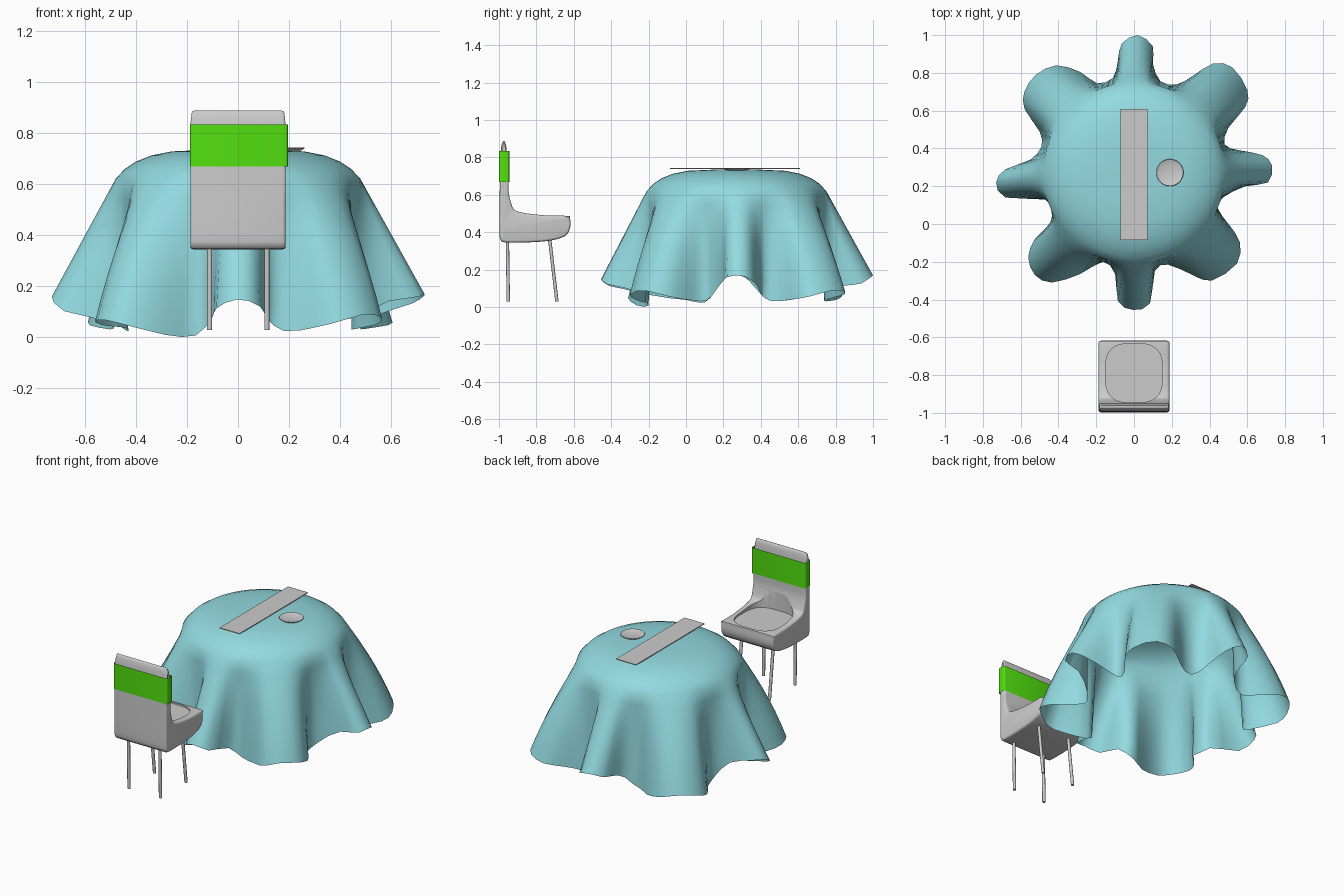
import bpy, bmesh, math
from mathutils import Vector

if "Cube" in bpy.data.objects:
    bpy.data.objects.remove(bpy.data.objects["Cube"])


def catmull(pts, n):
    """Closed smooth curve through 2D points, n steps per span."""
    out, k = [], len(pts)
    for i in range(k):
        a, b, c, d = (Vector(pts[(i + o) % k]) for o in (-1, 0, 1, 2))
        for s in range(n):
            t = s / n
            out.append(0.5 * (2 * b + (c - a) * t + (2 * a - 5 * b + 4 * c - d) * t * t
                              + (3 * b - a - 3 * c + d) * t ** 3))
    return out


def make(name, bm, color=None, angle=40):
    me = bpy.data.meshes.new(name)
    bm.to_mesh(me)
    bm.free()
    ob = bpy.data.objects.new(name, me)
    bpy.context.collection.objects.link(ob)
    if color:
        mat = bpy.data.materials.new(name + "_colour")
        mat.diffuse_color = (*color, 1)
        mat.use_nodes = True
        mat.node_tree.nodes["Principled BSDF"].inputs["Base Color"].default_value = mat.diffuse_color
        me.materials.append(mat)
    smooth(ob, angle)
    return ob


def smooth(ob, angle):
    bpy.ops.object.select_all(action='DESELECT')
    ob.select_set(True)
    bpy.context.view_layer.objects.active = ob
    bpy.ops.object.shade_smooth_by_angle(angle=math.radians(angle))


def loft(bm, rings):
    """Quads between successive closed rings of points."""
    vs = [[bm.verts.new(p) for p in r] for r in rings]
    n = len(rings[0])
    for a, b in zip(vs, vs[1:]):
        for j in range(n):
            k = (j + 1) % n
            bm.faces.new((a[j], a[k], b[k], b[j]))
    return vs


def fan(bm, ring, centre):
    """Close a ring with triangles around a centre point."""
    c = bm.verts.new(centre)
    for j, v in enumerate(ring):
        bm.faces.new((c, ring[(j + 1) % len(ring)], v))


# Tablecloth: domed top flowing into a hem with eight folds
CY = 0.27
hem = [(.02, 1), (.10, .94), (.10, .85), (.14, .755), (.23, .74), (.32, .79), (.42, .85),
       (.52, .83), (.60, .71), (.59, .62), (.50, .51), (.48, .42), (.56, .39), (.68, .365),
       (.73, .31), (.71, .22), (.59, .20), (.47, .14), (.445, .08), (.50, 0), (.56, -.095),
       (.545, -.21), (.41, -.30), (.31, -.27), (.18, -.215), (.11, -.25), (.085, -.42),
       (-.005, -.455), (-.085, -.41), (-.10, -.265), (-.165, -.20), (-.285, -.265),
       (-.435, -.31), (-.525, -.27), (-.56, -.175), (-.525, -.08), (-.445, 0), (-.43, .065),
       (-.47, .13), (-.68, .14), (-.73, .22), (-.68, .29), (-.55, .34), (-.49, .41),
       (-.50, .49), (-.58, .61), (-.58, .70), (-.52, .79), (-.41, .84), (-.285, .805),
       (-.195, .745), (-.11, .775), (-.085, .87), (-.065, .955)]
edge = catmull(hem, 2)
N = len(edge)
steps = [(edge[(i + 1) % N] - edge[i]).length for i in range(N)]
total, run, cols = sum(steps), 0, []
for p, d in zip(edge, steps):
    by_len = math.pi / 2 - math.tau * run / total
    run += d
    real = math.atan2(p.y - CY, p.x)
    diff = (real - by_len + math.pi) % math.tau - math.pi
    c = math.cos(4 * real)
    z = .03 + .14 * max(0, c) ** 2 + .06 * max(0, -c) ** 2
    z -= .03 * max(0, math.cos(real + 1.95)) ** 4
    cols.append((by_len + diff * .5, Vector((p.x, p.y, z))))

rings = []
for r, z in [(.13, .734), (.26, .728), (.34, .712), (.40, .688), (.445, .658), (.48, .62)]:
    rings.append([Vector((r * math.cos(a), CY + r * math.sin(a), z)) for a, _ in cols])
shoulder = rings[-1]
for t in (.12, .25, .4, .55, .7, .85, 1):
    ring = []
    for s, (a, h) in zip(shoulder, cols):
        # a slight outward belly along the table's diagonals
        bulge = .02 * max(0, -math.cos(4 * a)) * 4 * t * (1 - t)
        ring.append(s.lerp(h, t) + bulge * Vector((math.cos(a), math.sin(a), 0)))
    rings.append(ring)
bm = bmesh.new()
vs = loft(bm, rings)
fan(bm, vs[0], (0, CY, .735))
make("tablecloth", bm, (.29, .70, .75), 80)

# Table runner
bm = bmesh.new()
bmesh.ops.create_cube(bm, size=1)
for v in bm.verts:
    v.co = Vector((v.co.x * .142, v.co.y * .695 + .262, v.co.z * .005 + .74))
make("runner", bm)

# Plate
bm = bmesh.new()
prof = [(.045, .729), (.06, .733), (.072, .741), (.070, .743), (.062, .741), (.052, .737)]
vs = loft(bm, [[(.19 + r * math.cos(a), .272 + r * math.sin(a), z)
                for a in (math.tau * i / 32 for i in range(32))] for r, z in prof])
bm.faces.new(vs[0][::-1])
bm.faces.new(vs[-1])
make("plate", bm)

# Chair shell: side profile swept across, inset near both sides for round edges
side = [(-.997, .40), (-.996, .60), (-.993, .80), (-.985, .868), (-.973, .888), (-.962, .865),
        (-.956, .80), (-.949, .68), (-.948, .61), (-.93, .54), (-.91, .515), (-.85, .50),
        (-.74, .489), (-.632, .487), (-.62, .475), (-.62, .42), (-.648, .378), (-.73, .354),
        (-.85, .345), (-.965, .345), (-.99, .358)]
prof = catmull(side, 3)
M = len(prof)


def section(x, k):
    ring = []
    for i, p in enumerate(prof):
        t = (prof[(i + 1) % M] - prof[i - 1]).normalized()
        size = .006 if p.y > .56 else .012
        q = p + Vector((t.y, -t.x)) * size * k
        taper = 1 - .035 * min(1, max(0, (p.y - .80) / .088)) ** 2
        ring.append((x * taper, q.x, q.y))
    return ring


bm = bmesh.new()
W, R = .187, .014
quarter = [math.radians(d) for d in (90, 60, 30, 0)]
left = [(-(W - R + R * math.sin(a)), 1 - math.cos(a)) for a in quarter]
vs = loft(bm, [section(x, k) for x, k in left + [(-x, k) for x, k in left[::-1]]])
fan(bm, vs[0], (-W, -.972, .43))
fan(bm, vs[-1], (W, -.972, .43))
bmesh.ops.recalc_face_normals(bm, faces=bm.faces)
shell = make("chair_shell", bm)

# Seat dish carved out with a rounded-square cutter
bm = bmesh.new()
oval = []
for i in range(48):
    a = math.tau * i / 48
    c, s = math.cos(a), math.sin(a)
    oval.append((.152 * math.copysign(abs(c) ** .65, c), -.789 + .156 * math.copysign(abs(s) ** .65, s)))
vs = loft(bm, [[(x, y, z) for x, y in oval] for z in (.477, .66)])
bm.faces.new(vs[0][::-1])
bm.faces.new(vs[1])
bmesh.ops.recalc_face_normals(bm, faces=bm.faces)
cutter = make("seat_cutter", bm)
cutter.hide_render = True
mod = shell.modifiers.new("dish", 'BOOLEAN')
mod.operation, mod.solver, mod.object = 'DIFFERENCE', 'EXACT', cutter
bpy.context.view_layer.objects.active = shell
bpy.ops.object.modifier_apply(modifier="dish")
bpy.data.objects.remove(cutter)
smooth(shell, 35)

# Chair band: open sleeve around the backrest
bm = bmesh.new()
loop = []
for cx, cy, a0 in [(.186, -.954, 0), (-.179, -.954, 90), (-.179, -.991, 180), (.186, -.991, 270)]:
    for k in range(4):
        a = math.radians(a0 + 30 * k)
        loop.append((cx + .009 * math.cos(a), cy + .009 * math.sin(a)))
loft(bm, [[(x, y, z) for x, y in loop] for z in (.668, .833)])
make("chair_band", bm, (.085, .75, .005))

# Chair legs
for x, sx in ((-.111, "left"), (.113, "right")):
    for part, y0, y1 in (("back", -.955, -.95), ("front", -.73, -.69)):
        bm = bmesh.new()
        vs = loft(bm, [[(x + .01 * math.cos(a), y + .009 * math.sin(a), z)
                        for a in (math.tau * i / 12 for i in range(12))]
                       for y, z in ((y1, .028), (y0, .37))])
        bm.faces.new(vs[0][::-1])
        bm.faces.new(vs[1])
        make(f"{part}_leg_{sx}", bm)
